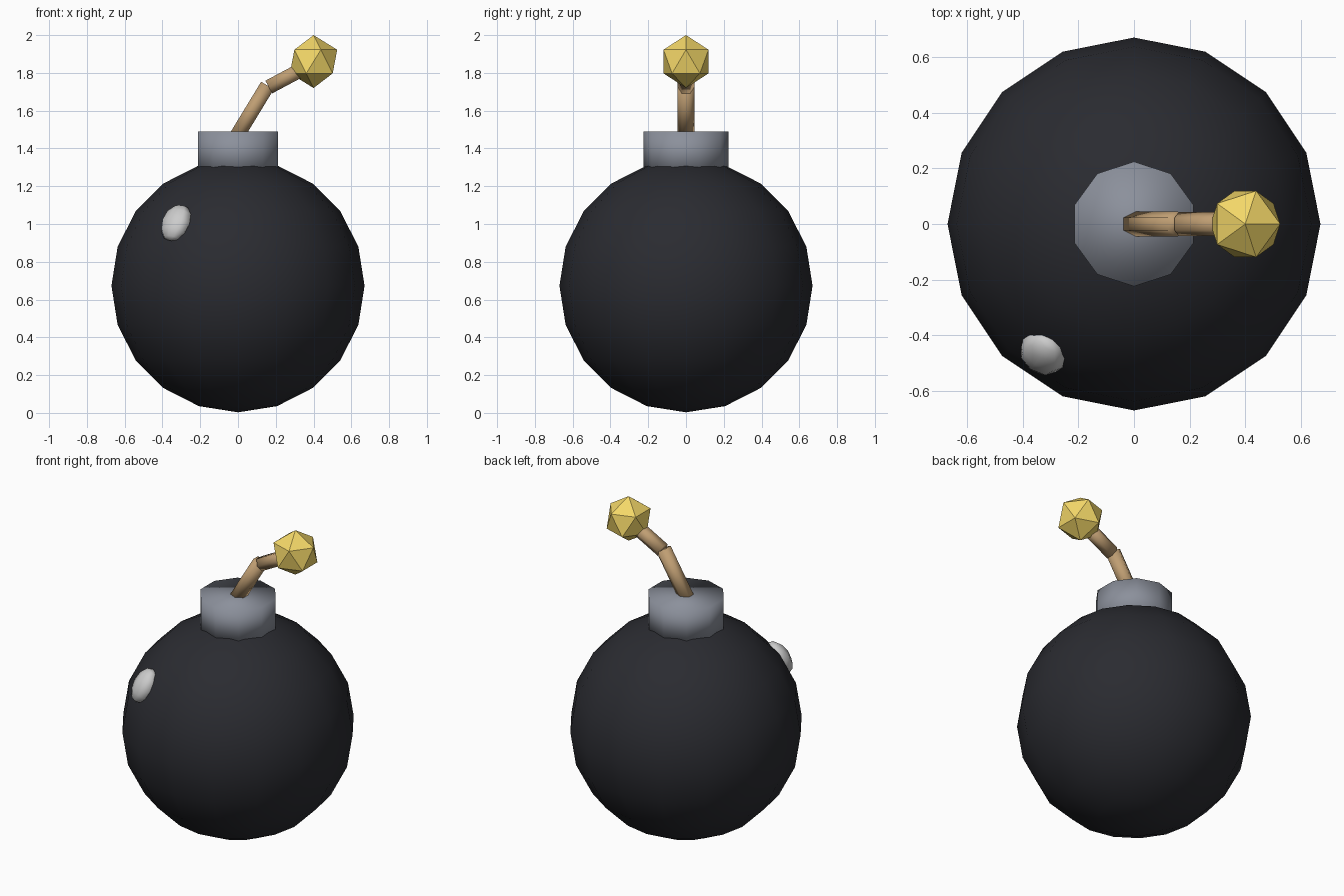
import bpy
import math
from mathutils import Matrix, Vector

if "Cube" in bpy.data.objects:
    bpy.data.objects.remove(bpy.data.objects["Cube"])


def finish(name, color=None, smooth=True):
    obj = bpy.context.object
    obj.name = name
    if smooth:
        bpy.ops.object.shade_smooth()
    if color:
        mat = bpy.data.materials.get(color[0]) or bpy.data.materials.new(color[0])
        mat.diffuse_color = (*color[1], 1)
        mat.use_nodes = True
        mat.node_tree.nodes["Principled BSDF"].inputs["Base Color"].default_value = mat.diffuse_color
        obj.data.materials.append(mat)
    return obj


def fuse_piece(name, start, end, radius):
    # six-sided rod between two points in the x-z plane
    (x0, z0), (x1, z1) = start, end
    bpy.ops.mesh.primitive_cylinder_add(
        vertices=6, radius=radius, depth=math.hypot(x1 - x0, z1 - z0),
        location=((x0 + x1) / 2, 0, (z0 + z1) / 2),
        rotation=(0, math.atan2(x1 - x0, z1 - z0), 0))
    return finish(name, ROPE)


BLACK = ("black_iron", (0.023, 0.024, 0.03))
STEEL = ("grey_steel", (0.26, 0.28, 0.33))
ROPE = ("tan_rope", (0.52, 0.34, 0.17))
YELLOW = ("yellow_spark", (0.9, 0.68, 0.14))
WHITE = ("pale_shine", (0.75, 0.75, 0.75))

R = 0.67

# Round body
bpy.ops.mesh.primitive_uv_sphere_add(segments=16, ring_count=10, radius=R, location=(0, 0, R + 0.003))
finish("body", BLACK)

# Neck collar, sunk slightly into the body
bpy.ops.mesh.primitive_cylinder_add(vertices=10, radius=0.224, depth=0.22, location=(0, 0, 1.38))
finish("collar", STEEL)

# Bent fuse
fuse_piece("fuse_lower", (-0.01, 1.46), (0.156, 1.733), 0.045)
fuse_piece("fuse_upper", (0.163, 1.725), (0.36, 1.83), 0.044)

# Faceted spark
bpy.ops.mesh.primitive_ico_sphere_add(subdivisions=1, radius=0.14, location=(0.4, 0, 1.86))
finish("spark", YELLOW, smooth=False)

# Shine spot: flattened ball lying along the body surface
centre = Vector((-0.328, -0.465, 1.005))
normal = (centre - Vector((0, 0, R))).normalized()
across = Vector((0, 0, 1)).cross(normal).normalized()
upward = normal.cross(across)
bpy.ops.mesh.primitive_uv_sphere_add(segments=8, ring_count=6, radius=1)
shine = finish("shine_spot", WHITE)
turn = Matrix((across, normal, upward)).transposed().to_4x4()
shine.data.transform(Matrix.Translation(centre) @ turn @ Matrix.Diagonal((0.088, 0.058, 0.108, 1)))
if turn.determinant() < 0:
    shine.data.flip_normals()
